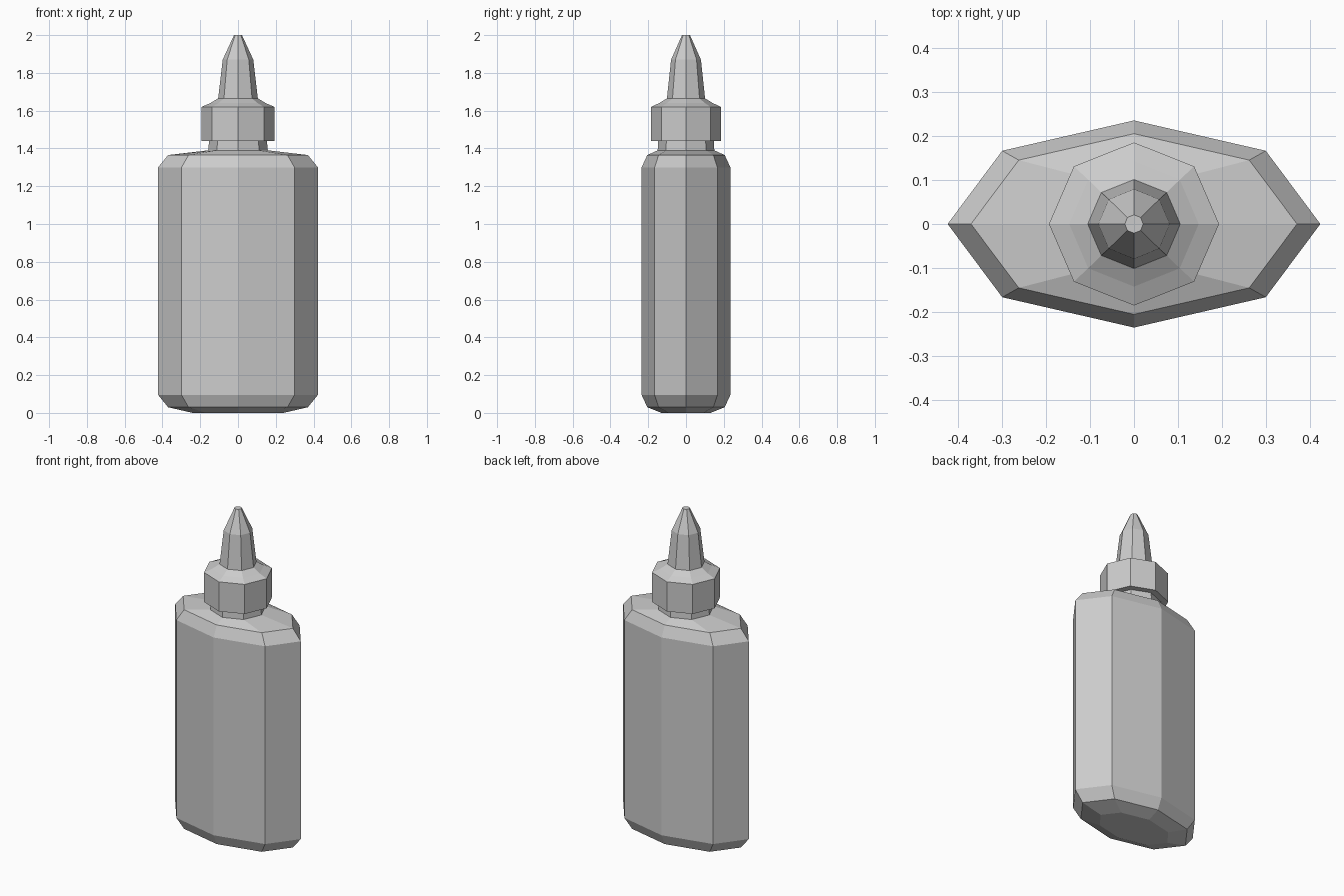
import bpy
import bmesh
from math import cos, sin, pi

SIDES = 8

default = bpy.data.objects.get("Cube")
if default:
    bpy.data.objects.remove(default, do_unlink=True)

# Single plain plastic colour
plastic = bpy.data.materials.new("grey_plastic")
plastic.use_nodes = True
colour = (0.6, 0.6, 0.6, 1)
plastic.diffuse_color = colour
plastic.node_tree.nodes["Principled BSDF"].inputs["Base Color"].default_value = colour


def loft(name, rings):
    """Skin a stack of oval rings (z, half width, half depth) and cap both ends."""
    bm = bmesh.new()
    loops = []
    for z, rx, ry in rings:
        angles = [2 * pi * i / SIDES for i in range(SIDES)]
        loops.append([bm.verts.new((rx * cos(a), ry * sin(a), z)) for a in angles])
    for low, high in zip(loops, loops[1:]):
        for i in range(SIDES):
            j = (i + 1) % SIDES
            bm.faces.new((low[i], low[j], high[j], high[i]))
    bm.faces.new(loops[0][::-1])
    bm.faces.new(loops[-1])
    mesh = bpy.data.meshes.new(name)
    bm.to_mesh(mesh)
    bm.free()
    mesh.materials.append(plastic)
    obj = bpy.data.objects.new(name, mesh)
    bpy.context.collection.objects.link(obj)
    return obj


# Oval bottle with bevelled base and shoulders
loft("bottle_body", [
    (0, 0.24, 0.13),
    (0.03, 0.37, 0.205),
    (0.095, 0.423, 0.235),
    (1.30, 0.423, 0.235),
    (1.365, 0.37, 0.205),
    (1.39, 0.158, 0.15),
])

# Short neck below the cap
loft("neck", [(1.39, 0.158, 0.15), (1.44, 0.153, 0.147)])

# Screw cap with a sloping top
loft("screw_cap", [
    (1.44, 0.193, 0.185),
    (1.62, 0.193, 0.185),
    (1.64, 0.147, 0.142),
    (1.665, 0.105, 0.101),
])

# Tapered pouring nozzle
loft("nozzle", [
    (1.665, 0.105, 0.101),
    (1.87, 0.081, 0.079),
    (2, 0.021, 0.021),
])
